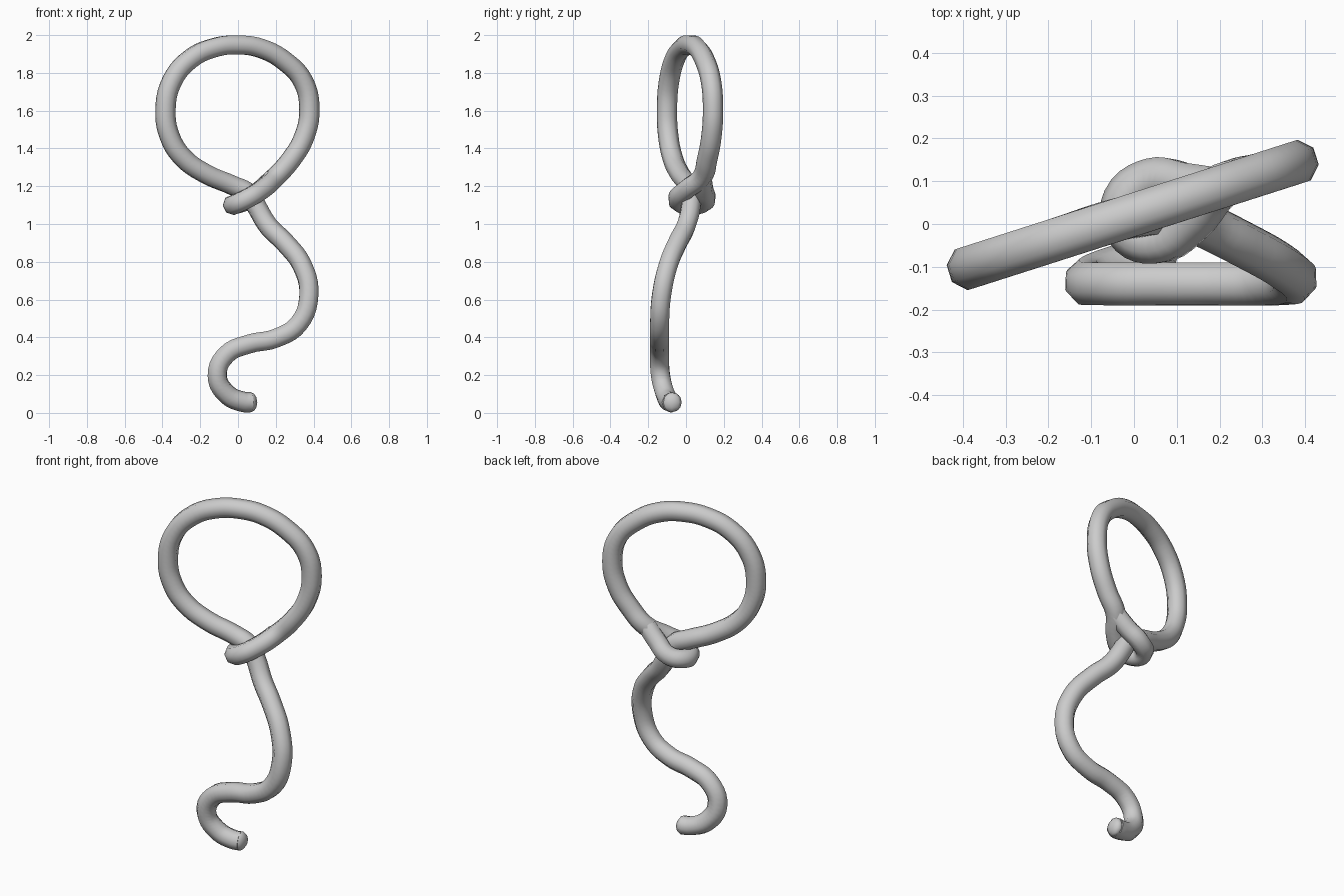
import bpy
import math

cube = bpy.data.objects.get("Cube")
if cube:
    bpy.data.objects.remove(cube, do_unlink=True)

RADIUS = 0.054

grey = bpy.data.materials.new("light grey")
grey.use_nodes = True
colour = (0.6, 0.6, 0.6, 1)
grey.diffuse_color = colour
grey.node_tree.nodes["Principled BSDF"].inputs["Base Color"].default_value = colour


def loop_point(x, z):
    # The loop lies in one slightly turned upright plane
    return (x, 0.022 + 0.32 * x, z)


# Tail, from its free end up into the knot
tail = [(0.068, -0.075, 0.056), (0.03, -0.085, 0.058), (-0.06, -0.11, 0.1),
        (-0.11, -0.135, 0.2), (-0.06, -0.14, 0.31), (0.06, -0.14, 0.365),
        (0.2, -0.14, 0.395), (0.32, -0.14, 0.47), (0.375, -0.13, 0.62),
        (0.34, -0.095, 0.78), (0.25, -0.045, 0.9), (0.16, 0, 0.99),
        (0.1, 0.025, 1.09), (0.06, 0.025, 1.16)]

# Big loop, left strand, over the top, then down the right strand
loop = [loop_point(x, z) for x, z in (
    (-0.03, 1.205), (-0.17, 1.265), (-0.29, 1.35), (-0.36, 1.46), (-0.384, 1.6),
    (-0.35, 1.755), (-0.25, 1.875), (-0.12, 1.935), (0, 1.948), (0.12, 1.93),
    (0.25, 1.86), (0.345, 1.755), (0.378, 1.61), (0.35, 1.46), (0.28, 1.34),
    (0.2, 1.25))]

# Knot turn around the tail, ending against the right strand
knot = [(0.13, 0.005, 1.185), (0.05, -0.042, 1.135), (-0.015, -0.012, 1.105),
        (-0.02, 0.055, 1.105), (0.045, 0.102, 1.125), (0.12, 0.092, 1.18),
        (0.19, 0.082, 1.245)]

curve = bpy.data.curves.new("rope", 'CURVE')
curve.dimensions = '3D'
curve.resolution_u = 5
curve.bevel_depth = RADIUS
curve.bevel_resolution = 2
curve.use_fill_caps = True
points = tail + loop + knot
spline = curve.splines.new('BEZIER')
spline.bezier_points.add(len(points) - 1)
for bp, co in zip(spline.bezier_points, points):
    bp.co = co
    bp.handle_left_type = bp.handle_right_type = 'AUTO'

rope = bpy.data.objects.new("rope", curve)
bpy.context.collection.objects.link(rope)
curve.materials.append(grey)

# Turn the swept rope into a mesh
bpy.ops.object.select_all(action='DESELECT')
rope.select_set(True)
bpy.context.view_layer.objects.active = rope
bpy.ops.object.convert(target='MESH')

# Rounded tip on the free end of the tail
bpy.ops.mesh.primitive_uv_sphere_add(segments=8, ring_count=6, radius=RADIUS * 0.97,
                                     location=tail[0])
tip = bpy.context.object
tip.name = "tail_tip"
tip.scale = (0.65, 1, 1)
tip.data.materials.append(grey)

for part in (rope, tip):
    bpy.ops.object.select_all(action='DESELECT')
    part.select_set(True)
    bpy.context.view_layer.objects.active = part
    bpy.ops.object.shade_smooth_by_angle(angle=math.radians(60))
